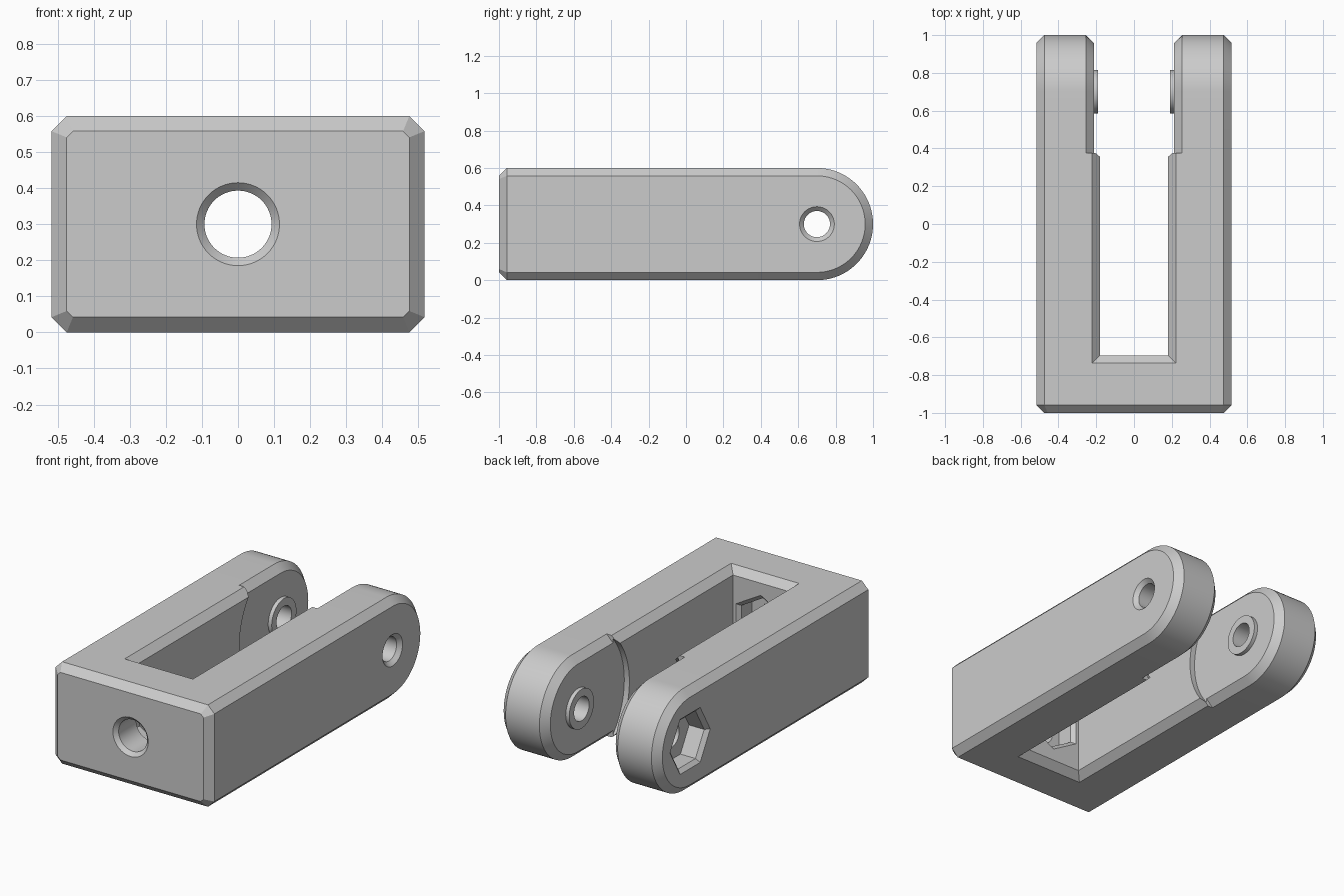
import bpy, bmesh, math

if "Cube" in bpy.data.objects:
    bpy.data.objects.remove(bpy.data.objects["Cube"], do_unlink=True)

grey = bpy.data.materials.new("plain_grey")
grey.use_nodes = True
grey.diffuse_color = (0.6, 0.6, 0.6, 1)
grey.node_tree.nodes["Principled BSDF"].inputs["Base Color"].default_value = (0.6, 0.6, 0.6, 1)

W, MID = 0.517, 0.3              # half width, half height
C = 0.042                        # edge chamfer
PIVOT = 0.7                      # y of the cross pin
INNER, SLOT = 0.213, 0.18        # half gaps between the lugs and the arms
SLOT_Y, STEP_Y = -0.695, 0.375   # slot end and start of the lugs


def loft(name, rings):
    """Closed solid through matching rings of points, capped at both ends."""
    bm = bmesh.new()
    rows = [[bm.verts.new(p) for p in ring] for ring in rings]
    n = len(rows[0])
    for a, b in zip(rows, rows[1:]):
        for i in range(n):
            j = (i + 1) % n
            bm.faces.new((a[i], a[j], b[j], b[i]))
    bm.faces.new(rows[0])
    bm.faces.new(rows[-1])
    bmesh.ops.recalc_face_normals(bm, faces=bm.faces)
    mesh = bpy.data.meshes.new(name)
    bm.to_mesh(mesh)
    bm.free()
    mesh.materials.append(grey)
    ob = bpy.data.objects.new(name, mesh)
    bpy.context.collection.objects.link(ob)
    return ob


def octagon(y, w, h, cut):
    """Rectangle with cut corners, facing along y."""
    corners = [(w, h - cut), (w - cut, h), (cut - w, h), (-w, h - cut),
               (-w, cut - h), (cut - w, -h), (w - cut, -h), (w, cut - h)]
    return [(x, y, MID + z) for x, z in corners]


def slot_outline(z, flare):
    """Slot plan at height z, widened by the flare."""
    w, y0, y1 = SLOT + flare, SLOT_Y - flare, 0.6
    return [(-w, y0, z), (w, y0, z), (w, y1, z), (-w, y1, z)]


def ring_x(x, r, n=64):
    """Circle round the cross pin axis."""
    a = [2 * math.pi * i / n for i in range(n)]
    return [(x, PIVOT + r * math.cos(t), MID + r * math.sin(t)) for t in a]


def ring_y(y, r, n=64):
    """Circle round the lengthwise axis, a corner pointing up."""
    a = [2 * math.pi * i / n for i in range(n)]
    return [(r * math.sin(t), y, MID + r * math.cos(t)) for t in a]


def lug_outline(x, r, n=40):
    """Round-ended outline from the step to the back end."""
    a = [math.pi * (i / n - 0.5) for i in range(n + 1)]
    arc = [(x, PIVOT + r * math.cos(t), MID + r * math.sin(t)) for t in a]
    return arc + [(x, STEP_Y, MID + r), (x, STEP_Y, MID - r)]


def combine(target, tool, operation="DIFFERENCE"):
    """Apply a boolean and remove the tool."""
    mod = target.modifiers.new("cut", "BOOLEAN")
    mod.operation, mod.solver, mod.object = operation, "EXACT", tool
    bpy.context.view_layer.objects.active = target
    bpy.ops.object.modifier_apply(modifier=mod.name)
    bpy.data.objects.remove(tool, do_unlink=True)


# Chamfered body up to the lugs
body = loft("fork_body", [octagon(-1, W - C, MID - C, C * (math.sqrt(2) - 1)),
                          octagon(C - 1, W, MID, C), octagon(STEP_Y, W, MID, C)])

# Round clearance step in front of the lugs
combine(body, loft("clearance_cutter", [ring_x(x, 0.43, 96) for x in (-INNER, INNER)]))

# Long slot with flared top and bottom rims
combine(body, loft("slot_cutter", [
    slot_outline(-0.1, C + 0.1), slot_outline(C, 0),
    slot_outline(2 * MID - C, 0), slot_outline(2 * MID + 0.1, C + 0.1)]))

# Bolt hole: countersunk in front, hexagonal nut pocket in the slot
combine(body, loft("bolt_hole_cutter", [
    ring_y(-1.022, 0.137), ring_y(-0.978, 0.093), ring_y(-0.5, 0.093)]))
combine(body, loft("bolt_nut_cutter", [
    ring_y(SLOT_Y - 0.12, 0.162, 6), ring_y(SLOT_Y - 0.022, 0.162, 6),
    ring_y(SLOT_Y + 0.015, 0.204, 6)]))

# Round-ended lugs with an inner boss
lugs = []
for s, name in ((1, "left_lug"), (-1, "right_lug")):
    lug = loft(name, [lug_outline(s * INNER, MID - C), lug_outline(s * (INNER + C), MID),
                      lug_outline(s * (W - C), MID), lug_outline(s * W, MID - C)])
    combine(lug, loft("boss", [ring_x(s * 0.19, 0.115), ring_x(s * 0.3, 0.115)]), "UNION")
    lugs.append(lug)

# Pin hole: countersunk on the left lug, hexagonal nut pocket on the right
combine(lugs[0], loft("left_pin_cutter", [
    ring_x(0, 0.07), ring_x(W - 0.023, 0.07), ring_x(W + 0.023, 0.116)]))
combine(lugs[1], loft("right_pin_cutter", [ring_x(-1, 0.07), ring_x(0, 0.07)]))
combine(lugs[1], loft("pin_nut_cutter", [
    ring_x(-W - 0.022, 0.212, 6), ring_x(-W + 0.022, 0.162, 6), ring_x(-W + 0.12, 0.162, 6)]))

# Smooth curved surfaces, crisp edges
bpy.ops.object.select_all(action="DESELECT")
for ob in [body] + lugs:
    ob.select_set(True)
bpy.context.view_layer.objects.active = body
bpy.ops.object.shade_smooth_by_angle(angle=math.radians(30))
